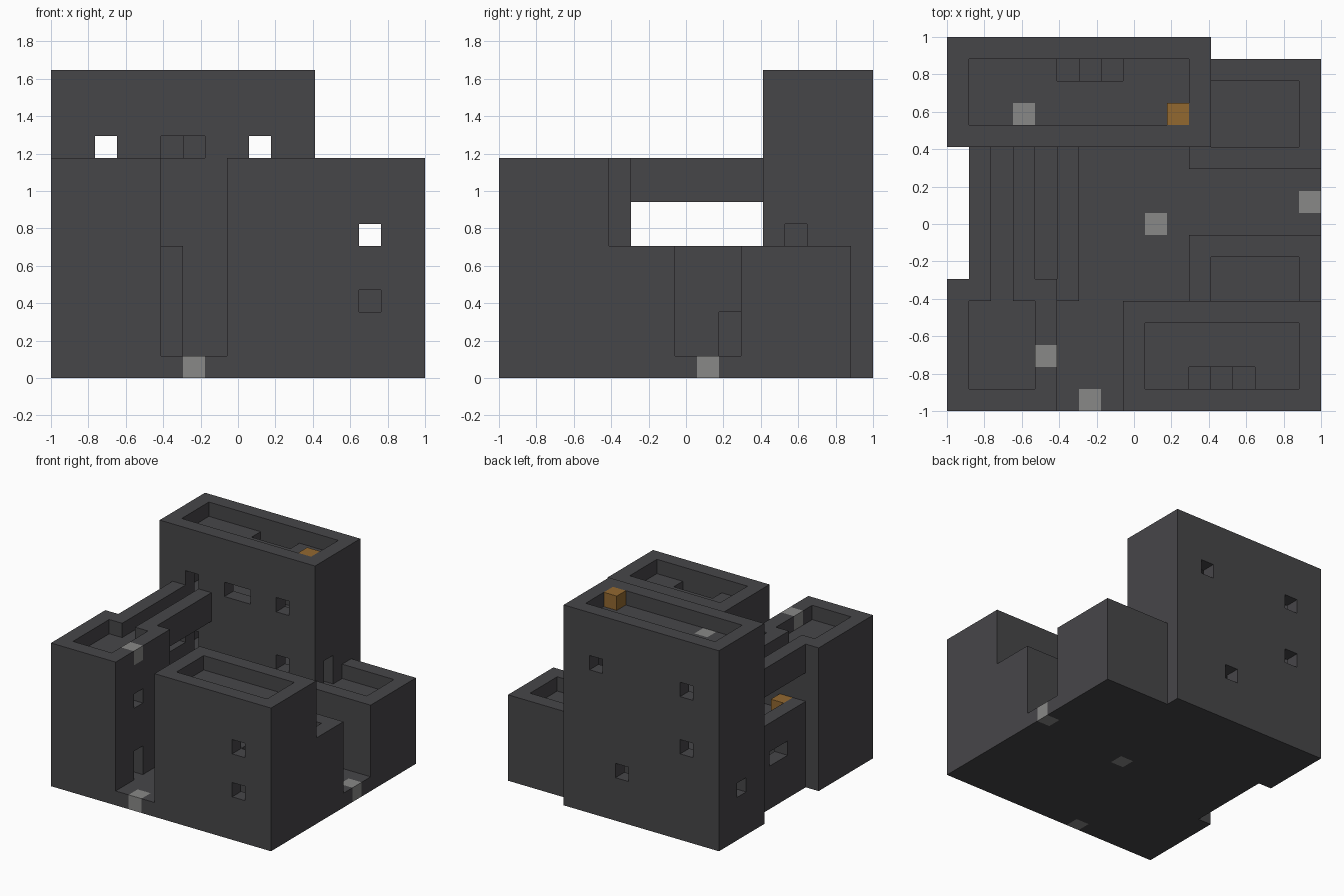
import bpy, bmesh
from mathutils import Vector

if "Cube" in bpy.data.objects:
    bpy.data.objects.remove(bpy.data.objects["Cube"], do_unlink=True)

U = 2 / 17          # size of one building block
STOREY = 4          # floor to floor, in blocks
cells = {}          # block position -> (part name, material name)


def material(name, rgb):
    m = bpy.data.materials.new(name)
    m.use_nodes = True
    m.diffuse_color = (*rgb, 1)
    m.node_tree.nodes["Principled BSDF"].inputs["Base Color"].default_value = (*rgb, 1)
    return m


MATS = {
    "dark stone": material("dark stone", (0.062, 0.061, 0.066)),
    "pale lamp": material("pale lamp", (0.25, 0.25, 0.245)),
    "amber wood": material("amber wood", (0.29, 0.14, 0.03)),
}


def blocks(x, y, z):
    return [(i, j, k) for i in range(*x) for j in range(*y) for k in range(*z)]


def fill(part, x, y, z, mat="dark stone"):
    for c in blocks(x, y, z):
        cells[c] = (part, mat)


def cut(x, y, z):
    for c in blocks(x, y, z):
        cells.pop(c, None)


def cube(part, x, y, z, mat):
    fill(part, (x, x + 1), (y, y + 1), (z, z + 1), mat)


def building(part, x, y, top):
    """Walled block with stacked hollow rooms and a sunken roof terrace."""
    fill(part, x, y, (0, top))
    inner_x, inner_y = (x[0] + 1, x[1] - 1), (y[0] + 1, y[1] - 1)
    for floor in range(1, top, STOREY):
        cut(inner_x, inner_y, (floor, min(floor + STOREY - 1, top)))


def stairs(part, x, y, floor, step):
    """Three steps climbing along x through the ceiling."""
    for n in range(3):
        i = x + n * step
        cut((i, i + 1), (y, y + 1), (floor, floor + STOREY))
        fill(part, (i, i + 1), (y, y + 1), (floor, floor + n + 1))


def opening(x, y, z, wide=1, deep=1, high=1):
    cut((x, x + wide), (y, y + deep), (z, z + high))


# Ground slab, leaving the notches in the outline
fill("ground_slab", (1, 17), (0, 16), (0, 1))

# Low wings, then the tall buildings that share their walls
building("left_wing", (1, 6), (5, 13), 6)
building("middle_wing", (11, 17), (4, 8), 6)
building("back_wing", (11, 17), (11, 16), 6)
building("front_left_house", (0, 5), (0, 6), 10)
building("front_right_house", (8, 17), (0, 5), 10)
building("tower", (0, 12), (12, 17), 14)

# Walkway bridge from the front left house to the tower
fill("bridge", (1, 4), (6, 12), (8, 10))
cut((2, 3), (5, 13), (9, 10))

# Stairs to the roof terraces
stairs("tower_stairs", 5, 15, 9, 1)
stairs("house_stairs", 13, 1, 5, -1)

# Tower doors and windows
opening(2, 12, 9, high=2)
opening(2, 12, 5, high=2)
opening(11, 13, 5, high=2)
opening(5, 12, 10, wide=2)
for x, z in ((9, 10), (9, 6)):
    opening(x, 12, z)
for x, z in ((2, 10), (9, 10), (2, 6), (7, 3)):
    opening(x, 16, z)
opening(0, 14, 3)

# House and wing doors and windows
for z in (3, 6):
    opening(14, 0, z)
opening(4, 2, 1, high=2)
opening(4, 2, 6)
opening(14, 4, 5, high=2)
opening(5, 10, 1, high=2)
opening(1, 8, 3, deep=2)

# Lamps set in paving, roof and parapet
for x, y, z in ((6, 0, 0), (9, 8, 0), (16, 9, 0), (4, 2, 9), (3, 13, 12)):
    cube("lamps", x, y, z, "pale lamp")

# Wooden crates on the terraces
cube("tower_crate", 10, 13, 13, "amber wood")
cube("wing_crate", 2, 6, 5, "amber wood")

AXES = [Vector(a) for a in ((1, 0, 0), (0, 1, 0), (0, 0, 1))]


def build(part):
    """Skin the exposed block sides of one part and merge flat areas."""
    names = list(MATS)
    bm = bmesh.new()
    for c, (owner, mat) in cells.items():
        if owner != part:
            continue
        for a in range(3):
            n, u, v = AXES[a], AXES[(a + 1) % 3], AXES[(a + 2) % 3]
            for side in (0, 1):
                step = n if side else -n
                if tuple(int(t) for t in Vector(c) + step) in cells:
                    continue
                o = Vector(c) + n * side
                ring = [o, o + u, o + u + v, o + v]
                if not side:
                    ring.reverse()
                verts = [bm.verts.new(p * U - Vector((1, 1, 0))) for p in ring]
                bm.faces.new(verts).material_index = names.index(mat)
    bmesh.ops.remove_doubles(bm, verts=bm.verts, dist=U / 100)
    bmesh.ops.dissolve_limit(bm, angle_limit=0.01, verts=bm.verts,
                             edges=bm.edges, delimit={"MATERIAL"})
    mesh = bpy.data.meshes.new(part)
    bm.to_mesh(mesh)
    bm.free()
    for m in MATS.values():
        mesh.materials.append(m)
    bpy.context.collection.objects.link(bpy.data.objects.new(part, mesh))


for part in sorted({owner for owner, mat in cells.values()}):
    build(part)
